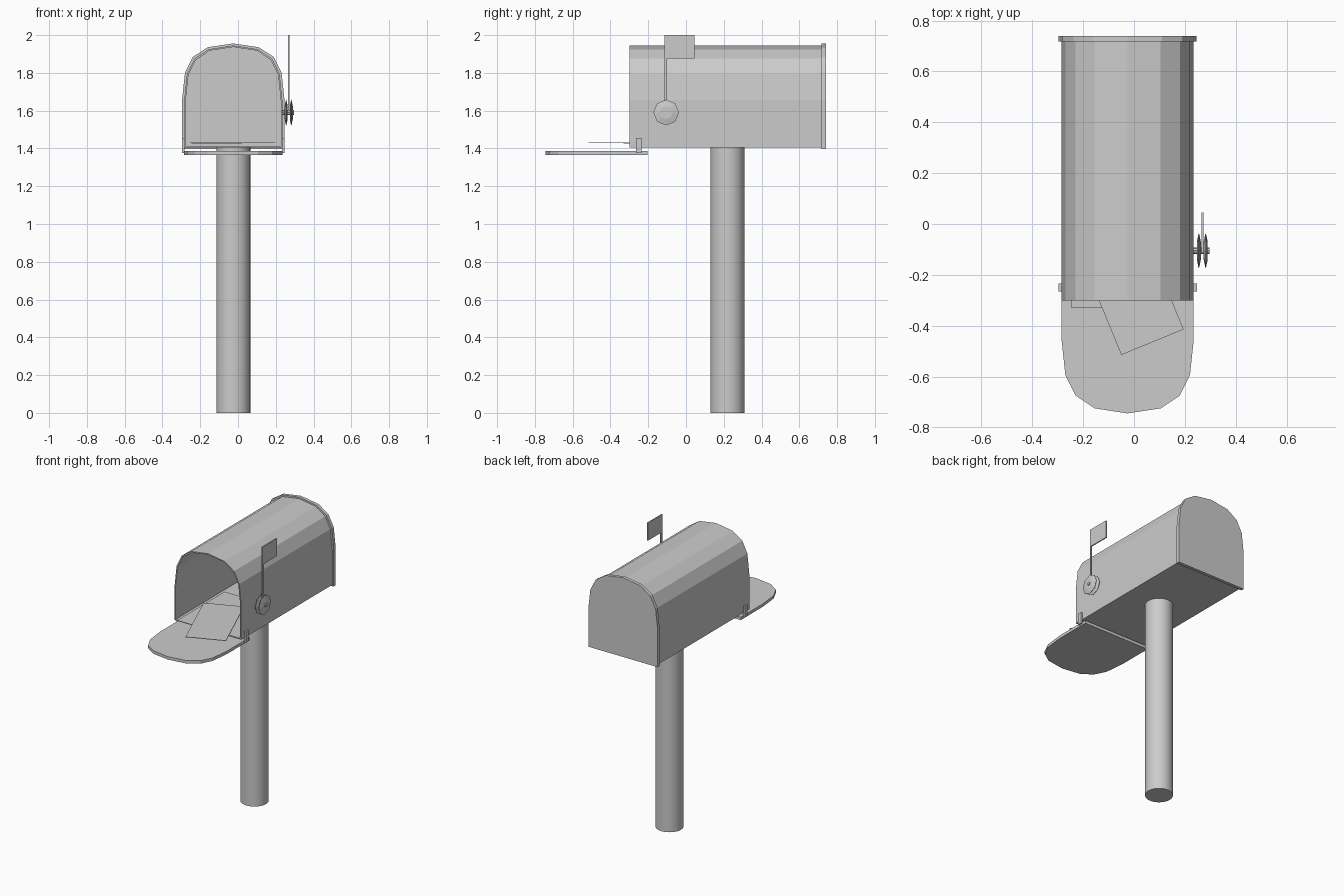
import bpy, bmesh, math
from mathutils import Matrix, Vector

if "Cube" in bpy.data.objects:
    bpy.data.objects.remove(bpy.data.objects["Cube"])

CX = -0.025  # centre line of box and post
HALF = [(0.26, 0), (0.26, 0.25), (0.245, 0.39), (0.205, 0.47), (0.13, 0.52), (0, 0.54)]


def arch(grow=0.0, base=0.0):
    """Closed arch outline, optionally grown outward."""
    k = 1 + grow / 0.26
    right = [(x * k, z + grow * (z / 0.54) if z else base) for x, z in HALF]
    return right + [(-x, z) for x, z in reversed(right[:-1])]


def finish(name, bm):
    bmesh.ops.recalc_face_normals(bm, faces=bm.faces)
    me = bpy.data.meshes.new(name)
    bm.to_mesh(me)
    bm.free()
    ob = bpy.data.objects.new(name, me)
    bpy.context.collection.objects.link(ob)
    return ob


def loft(name, rings, caps=True, wrap=False):
    """Bridge successive closed rings of points."""
    bm = bmesh.new()
    vs = [[bm.verts.new(p) for p in r] for r in rings]
    n = len(vs[0])
    pairs = list(zip(vs, vs[1:])) + ([(vs[-1], vs[0])] if wrap else [])
    for a, b in pairs:
        for i in range(n):
            j = (i + 1) % n
            bm.faces.new((a[i], a[j], b[j], b[i]))
    if caps and not wrap:
        bm.faces.new(vs[0])
        bm.faces.new(vs[-1])
    return finish(name, bm)


def box(name, lo, hi):
    bm = bmesh.new()
    bmesh.ops.create_cube(bm, size=1)
    lo, hi = Vector(lo), Vector(hi)
    bm.transform(Matrix.Translation((lo + hi) / 2) @ Matrix.Diagonal((*(hi - lo), 1)))
    return finish(name, bm)


def upright(profile, y, z0=1.405):
    return [(CX + x, y, z0 + z) for x, z in profile]


def disc(name, stations, y, z, sides):
    """Turned part along x, stations are (x, radius)."""
    ang = [2 * math.pi * i / sides for i in range(sides)]
    return loft(name, [[(x, y + r * math.sin(a), z + r * math.cos(a)) for a in ang]
                       for x, r in stations])


# post
bpy.ops.mesh.primitive_cylinder_add(vertices=32, radius=0.09, depth=1.407,
                                    location=(CX, 0.22, 0.7035))
post = bpy.context.object
post.name = "post"
bpy.ops.object.shade_smooth_by_angle()

# box shell, open at the front
outer, inner = arch(), arch(-0.008, 0.008)
loft("box_shell", [upright(outer, -0.30), upright(outer, 0.73),
                   upright(inner, 0.73), upright(inner, -0.30)], wrap=True)

# rear cap with overhanging rim
cap = arch(0.011, -0.009)
loft("rear_cap", [upright(cap, 0.717), upright(cap, 0.74)])

# open door lying flat
loft("door", [[(CX + x, -0.205 - z, h) for x, z in arch()] for h in (1.365, 1.386)])

# hinge tabs on both sides
for side, name in ((-1, "hinge_left"), (1, "hinge_right")):
    xs = sorted((CX + side * 0.258, CX + side * 0.272))
    box(name, (xs[0], -0.265, 1.375), (xs[1], -0.235, 1.455))

# flag pivot: two bevelled octagonal discs and a pin
for i, x in enumerate((0.255, 0.282)):
    disc(f"flag_disc_{i + 1}", [(x - 0.008, 0.035), (x - 0.001, 0.068),
                                (x + 0.001, 0.068), (x + 0.008, 0.035)], -0.105, 1.59, 8)
disc("flag_pin", [(0.23, 0.013), (0.296, 0.013)], -0.105, 1.59, 8)

# flag arm and flag as one outline
flag = [(-0.115, 1.59), (-0.101, 1.59), (-0.101, 1.875), (0.045, 1.875),
        (0.045, 2.0), (-0.115, 2.0)]
loft("flag", [[(x, y, z) for y, z in flag] for x in (0.265, 0.273)])

# letters
for name, corner, ang, z in (("letter_lower", (-0.245, -0.33), 0, 1.423),
                             ("letter_upper", (-0.05, -0.515), 22.3, 1.429)):
    ob = box(name, (0, 0, 0), (0.265, 0.53, 0.003))
    ob.location = (*corner, z)
    ob.rotation_euler.z = math.radians(ang)
